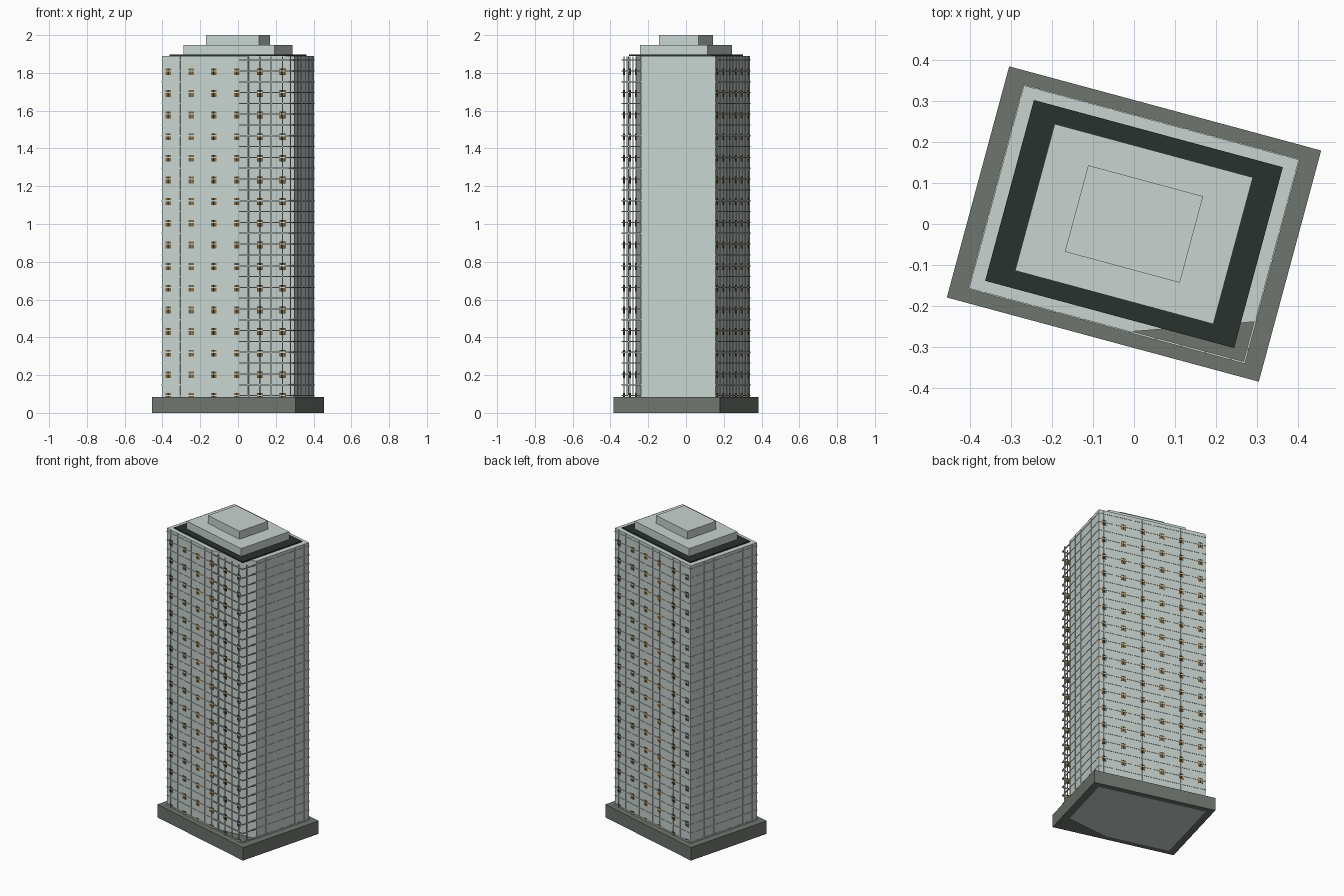
import bpy
import bmesh
import math
from mathutils import Matrix

if "Cube" in bpy.data.objects:
    bpy.data.objects.remove(bpy.data.objects["Cube"], do_unlink=True)

TURN = Matrix.Rotation(math.radians(-15.1), 4, 'Z')
HALF_W, HALF_D = 0.347, 0.256      # tower footprint
BASE_TOP, ROOF_Z = 0.085, 1.89
FLOOR = 0.0573                     # storey height
MARGIN = 0.034                     # corner to first mullion


def material(name, rgb):
    lin = [((c / 255 + 0.055) / 1.055) ** 2.4 for c in rgb] + [1.0]
    mat = bpy.data.materials.new(name)
    mat.use_nodes = True
    mat.diffuse_color = lin
    bsdf = mat.node_tree.nodes["Principled BSDF"]
    bsdf.inputs["Base Color"].default_value = lin
    bsdf.inputs["Roughness"].default_value = 0.8
    return mat


CONCRETE = material("pale concrete", (200, 211, 207))
STONE = material("grey stone", (110, 117, 110))
ROOFING = material("dark roofing", (40, 49, 47))
BROWN = material("brown panel", (138, 104, 58))


def finish(name, bm, mat):
    bmesh.ops.recalc_face_normals(bm, faces=bm.faces)
    bm.transform(TURN)
    mesh = bpy.data.meshes.new(name)
    bm.to_mesh(mesh)
    bm.free()
    mesh.materials.append(mat)
    obj = bpy.data.objects.new(name, mesh)
    bpy.context.collection.objects.link(obj)


def add_box(bm, centre, size):
    bmesh.ops.create_cube(bm, size=1, matrix=Matrix.Translation(centre) @ Matrix.Diagonal((*size, 1)))


def block(name, width, depth, low, high, mat):
    bm = bmesh.new()
    add_box(bm, (0, 0, (low + high) / 2), (width, depth, high - low))
    finish(name, bm, mat)


# Plinth and stepped roof
block("plinth", 0.787, 0.583, 0.0006, BASE_TOP, STONE)
block("roof_deck", 0.628, 0.456, 1.889, 1.897, ROOFING)
block("lower_penthouse", 0.50, 0.37, 1.89, 1.948, CONCRETE)
block("upper_penthouse", 0.29, 0.218, 1.94, 2.0, CONCRETE)

# Solid tower core with one corner cut back behind the facade frame
bm = bmesh.new()
outline = [(-HALF_W, -HALF_D), (0.058, -HALF_D), (HALF_W, -0.153), (HALF_W, HALF_D), (-HALF_W, HALF_D)]
floor_face = bm.faces.new([bm.verts.new((x, y, 0)) for x, y in outline])
top = bmesh.ops.extrude_face_region(bm, geom=[floor_face])
bmesh.ops.translate(bm, vec=(0, 0, ROOF_Z), verts=[v for v in top["geom"] if isinstance(v, bmesh.types.BMVert)])
finish("tower_core", bm, CONCRETE)

# Thin floor bands around all four sides
bm = bmesh.new()
z = ROOF_Z - 0.022
while z > BASE_TOP:
    for side in (-1, 1):
        add_box(bm, (0, side * HALF_D, z), (2 * HALF_W + 0.004, 0.005, 0.006))
        add_box(bm, (side * HALF_W, 0, z), (0.005, 2 * HALF_D + 0.004, 0.006))
    z -= FLOOR
finish("floor_bands", bm, CONCRETE)

# Slender vertical mullions
bm = bmesh.new()
mid, tall = (BASE_TOP + ROOF_Z) / 2, ROOF_Z - BASE_TOP - 0.006
step_w = (HALF_W - MARGIN) / 5
step_d = (HALF_D - MARGIN) / 3
for side in (-1, 1):
    for k in range(-5, 6):
        add_box(bm, (k * step_w, side * HALF_D, mid), (0.006, 0.0045, tall))
    for k in range(-3, 4):
        add_box(bm, (side * HALF_W, k * step_d, mid), (0.0045, 0.006, tall))
finish("mullions", bm, CONCRETE)

# Brown panels with a dark centre strip at alternate mullions of the broad faces
panels, strips = bmesh.new(), bmesh.new()
for side in (-1, 1):
    for k in range(-5, 6, 2):
        for row in range(16):
            x, y, z = k * step_w, side * HALF_D, 1.806 - row * 2 * FLOOR
            add_box(strips, (x, y, z), (0.0062, 0.0048, 0.036))
            for offset in (-0.0095, 0.0095):
                add_box(panels, (x + offset, y, z), (0.011, 0.003, 0.036))
finish("brown_panels", panels, BROWN)
finish("panel_strips", strips, ROOFING)
